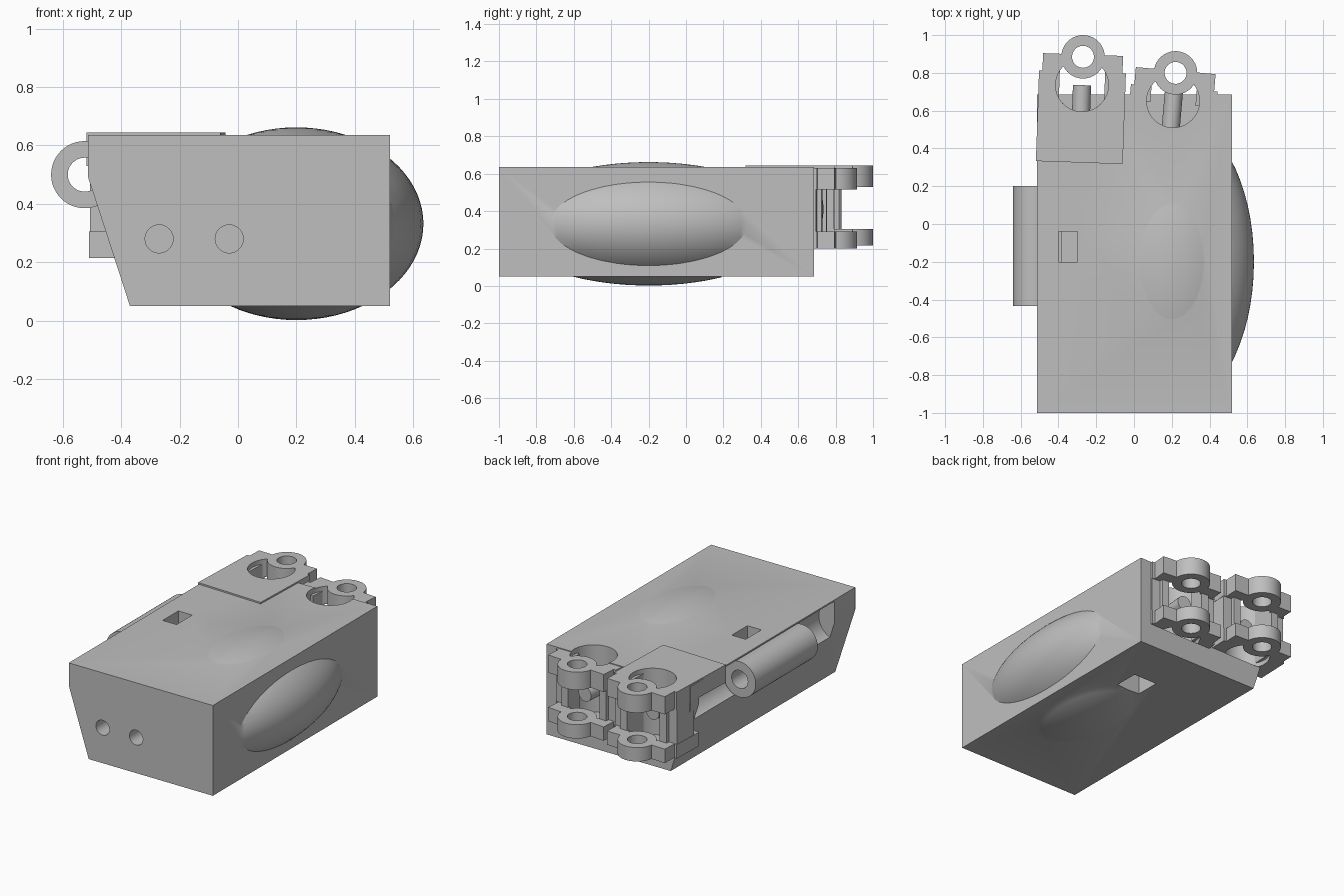
import bpy, bmesh, math
from mathutils import Matrix, Vector

if "Cube" in bpy.data.objects:
    bpy.data.objects.remove(bpy.data.objects["Cube"])

grey = bpy.data.materials.new("plain grey")
grey.use_nodes = True
colour = (0.52, 0.52, 0.52, 1)
grey.diffuse_color = colour
grey.node_tree.nodes["Principled BSDF"].inputs["Base Color"].default_value = colour


def finish(name, bm):
    bmesh.ops.recalc_face_normals(bm, faces=bm.faces)
    mesh = bpy.data.meshes.new(name)
    bm.to_mesh(mesh)
    bm.free()
    mesh.materials.append(grey)
    obj = bpy.data.objects.new(name, mesh)
    bpy.context.collection.objects.link(obj)
    return obj


def prism(name, points, low, high, axis="Z"):
    """Extrude a flat outline along z, or an xz outline along y."""
    bm = bmesh.new()
    place = (lambda a, b, h: (a, b, h)) if axis == "Z" else (lambda a, b, h: (a, h, b))
    face = bm.faces.new([bm.verts.new(place(a, b, low)) for a, b in points])
    side = bmesh.ops.extrude_face_region(bm, geom=[face])["geom"]
    moved = [v for v in side if isinstance(v, bmesh.types.BMVert)]
    bmesh.ops.translate(bm, verts=moved, vec=place(0, 0, high - low))
    return finish(name, bm)


def box(name, x0, x1, y0, y1, z0, z1):
    return prism(name, [(x0, y0), (x1, y0), (x1, y1), (x0, y1)], z0, z1)


def rod(name, a, b, radius, low, high, axis="Z"):
    turn = [math.tau * i / 48 for i in range(48)]
    ring = [(a + radius * math.cos(t), b + radius * math.sin(t)) for t in turn]
    return prism(name, ring, low, high, axis)


def combine(target, tool, operation="DIFFERENCE"):
    mod = target.modifiers.new("cut", "BOOLEAN")
    mod.operation, mod.object, mod.solver = operation, tool, "EXACT"
    bpy.context.view_layer.objects.active = target
    bpy.ops.object.modifier_apply(modifier=mod.name)
    bpy.data.objects.remove(tool)


def smooth(obj):
    bpy.ops.object.select_all(action="DESELECT")
    obj.select_set(True)
    bpy.context.view_layer.objects.active = obj
    bpy.ops.object.shade_smooth_by_angle(angle=math.radians(30))


# Body block with one sloped flank
TOP, BASE, BACK = 0.635, 0.05, 0.685
body = prism("body", [(-0.37, BASE), (0.52, BASE), (0.52, TOP), (-0.513, TOP), (-0.513, 0.49)],
             -1, BACK, "Y")

# Ellipsoid bulging through the side, top and bottom
bm = bmesh.new()
bmesh.ops.create_uvsphere(bm, u_segments=64, v_segments=40, radius=1)
bmesh.ops.transform(bm, verts=bm.verts, matrix=Matrix.Translation((0.2, -0.2, 0.332))
                    @ Matrix.Diagonal((0.435, 0.78, 0.33, 1)))
combine(body, finish("bulge", bm), "UNION")

# Round front sockets, square sockets and the trough beside the tube
for x in (-0.27, -0.03):
    combine(body, rod("socket", x, 0.28, 0.048, -1.1, -0.02, "Y"))
combine(body, box("top_socket", -0.40, -0.30, -0.2, -0.04, 0.24, 0.7))
combine(body, box("bottom_socket", 0.12, 0.29, 0.19, 0.35, -0.1, 0.25))
combine(body, rod("trough", -0.525, 0.5, 0.126, -0.79, 0.6, "Y"))

# Side tube with its web into the trough
tube = rod("side_tube", -0.525, 0.5, 0.115, -0.435, 0.2, "Y")
combine(tube, box("web", -0.45, -0.38, -0.43, 0.19, 0.48, 0.52), "UNION")
combine(tube, rod("bore", -0.525, 0.5, 0.058, -0.6, 0.4, "Y"))


def hinge(side, cx, cy, lift, tilt):
    """Two ringed tabs, side posts and a centre bar, built around the ring axis."""
    made = []
    back = BACK - cy
    # Tabs with wings, ring eye and half-moon notch
    for level, z0, z1 in (("upper", 0.515, 0.63), ("lower", 0.2, 0.29)):
        start = -0.56 if level == "upper" else back - 0.1
        tab = prism(f"{side}_{level}_tab",
                    [(-0.23, start), (0.23, start), (0.23, -0.08), (0.212, -0.08),
                     (0.212, 0.012), (-0.212, 0.012), (-0.212, -0.08), (-0.23, -0.08)],
                    z0, z1)
        combine(tab, rod("notch", 0, -0.15, 0.14, 0, 1))
        combine(tab, rod("ring", 0, 0, 0.115, z0, z1), "UNION")
        combine(tab, rod("eye", 0, 0, 0.058, 0, 1))
        made.append(tab)
    # Upright posts on each flank
    for s, word in ((-1, "inner"), (1, "outer")):
        xs = sorted((s * 0.145, s * 0.228))
        made.append(box(f"{side}_{word}_post", *xs, back - 0.05, -0.085, 0.2, 0.63))
        xs = sorted((s * 0.12, s * 0.17))
        made.append(box(f"{side}_{word}_rib", *xs, back - 0.05, -0.06, 0.23, 0.6))
    # Centre bar reaching back into the body pocket
    made.append(rod(f"{side}_bar", 0, 0.41, 0.048, -0.33, min(back + 0.05, -0.07), "Y"))
    place = Matrix.Translation((cx, cy, lift)) @ Matrix.Rotation(math.radians(tilt), 4, "Z")
    for obj in made:
        obj.data.transform(place)
        smooth(obj)
    # Matching pocket in the back of the body
    notch_centre = place @ Vector((0, -0.15, 0))
    combine(body, rod("pocket", notch_centre.x, notch_centre.y, 0.14, 0.2 + lift, 0.8))


hinge("right", -0.27, 0.885, 0.015, -2)
hinge("left", 0.22, 0.8, 0, -5)

smooth(body)
smooth(tube)
